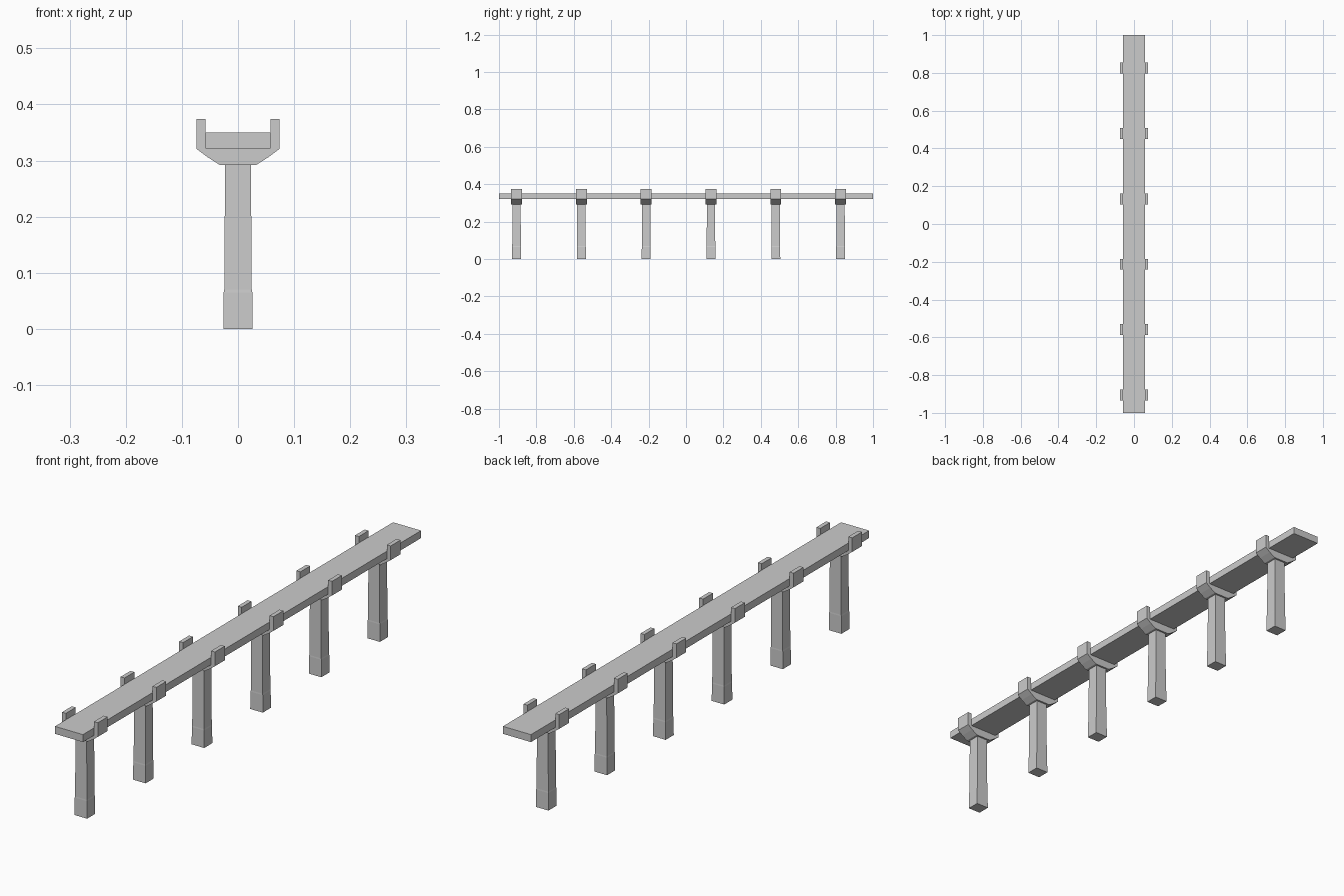
import bpy

if "Cube" in bpy.data.objects:
    bpy.data.objects.remove(bpy.data.objects["Cube"])

concrete = bpy.data.materials.new("concrete_grey")
concrete.diffuse_color = (0.6, 0.6, 0.6, 1)
concrete.use_nodes = True
concrete.node_tree.nodes["Principled BSDF"].inputs["Base Color"].default_value = concrete.diffuse_color


def make(name, verts, faces):
    mesh = bpy.data.meshes.new(name)
    mesh.from_pydata(verts, [], faces)
    mesh.materials.append(concrete)
    obj = bpy.data.objects.new(name, mesh)
    bpy.context.collection.objects.link(obj)
    return obj


def extrude_y(name, profile, y0, y1):
    """Extrude a closed x-z profile (counter-clockwise from the front) along y."""
    n = len(profile)
    verts = [(x, y, z) for y in (y0, y1) for x, z in profile]
    faces = [tuple(range(n)), tuple(range(2 * n - 1, n - 1, -1))]
    faces += [(i, i + n, (i + 1) % n + n, (i + 1) % n) for i in range(n)]
    return make(name, verts, faces)


def column(name, y, levels):
    """Square column from (z, half width x, half width y) levels."""
    verts = [(sx * hx, y + sy * hy, z) for z, hx, hy in levels
             for sx, sy in ((-1, -1), (1, -1), (1, 1), (-1, 1))]
    top = 4 * (len(levels) - 1)
    faces = [(3, 2, 1, 0), (top, top + 1, top + 2, top + 3)]
    for k in range(0, top, 4):
        faces += [(k + i, k + (i + 1) % 4, k + 4 + (i + 1) % 4, k + 4 + i) for i in range(4)]
    return make(name, verts, faces)


# Walkway slab
extrude_y("deck", [(-0.058, 0.322), (0.058, 0.322), (0.058, 0.35), (-0.058, 0.35)], -1, 1)

# Six columns with U-shaped cradles holding the slab
half = [(0.032, 0.292), (0.054, 0.306), (0.074, 0.321), (0.074, 0.374), (0.058, 0.374), (0.058, 0.322)]
cradle = half + [(-x, z) for x, z in reversed(half)]
for i in range(6):
    y = -0.906 + i * 0.3465
    column(f"column_{i + 1}", y, [(0, 0.026, 0.024), (0.065, 0.0255, 0.0235),
                                  (0.07, 0.0245, 0.023), (0.292, 0.023, 0.022)])
    extrude_y(f"cradle_{i + 1}", cradle, y - 0.029, y + 0.029)
